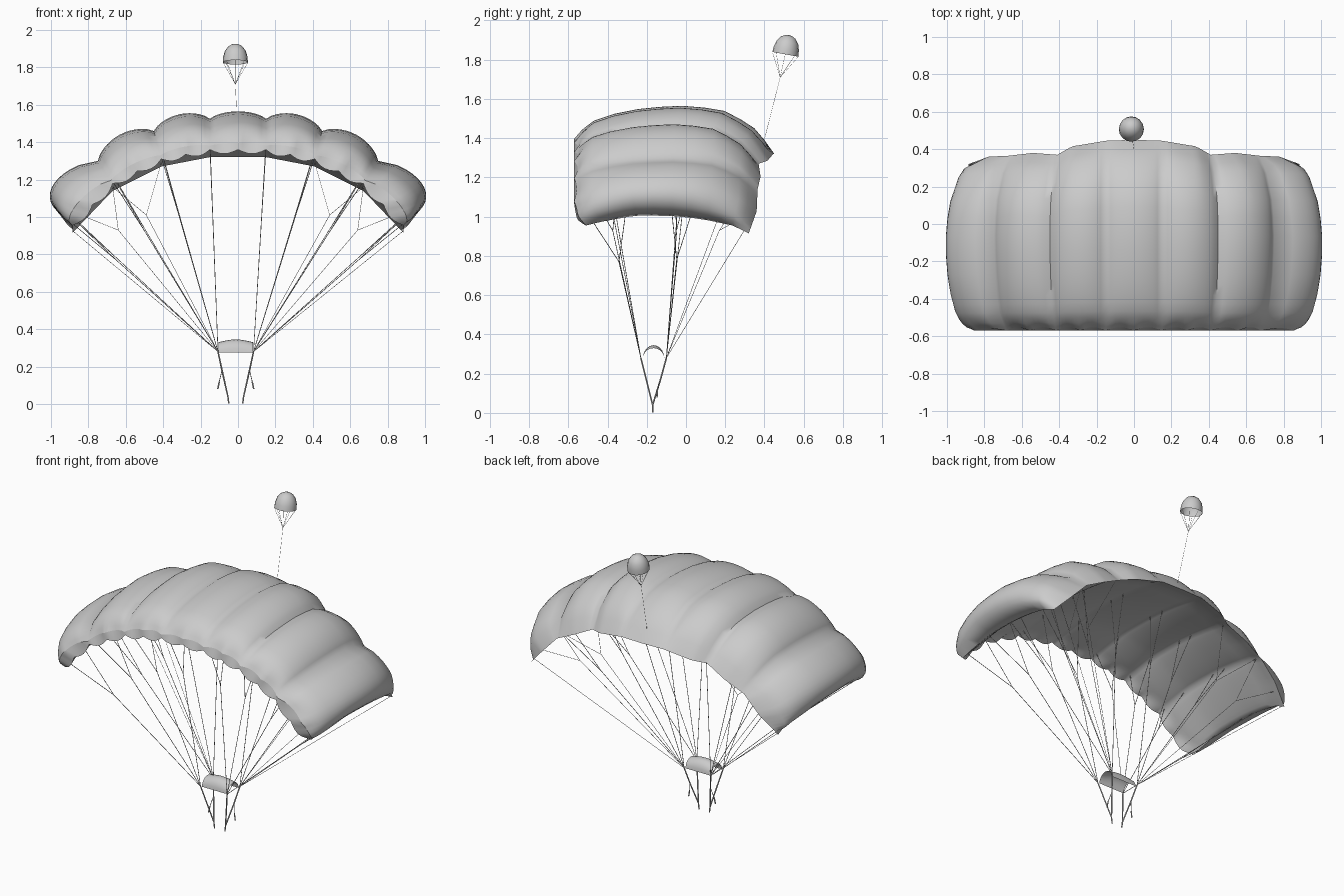
import bpy, bmesh, math
from mathutils import Vector, Matrix

if "Cube" in bpy.data.objects:
    bpy.data.objects.remove(bpy.data.objects["Cube"])


def interp(x, pts):
    for (a, p), (b, q) in zip(pts, pts[1:]):
        if x <= b:
            return p + (q - p) * max(0, (x - a) / (b - a))
    return pts[-1][1]


def sheet(name, us, vs, f):
    """Smooth surface from a grid of points f(u, v)."""
    bm = bmesh.new()
    g = [[bm.verts.new(f(u, v)) for v in vs] for u in us]
    for r, s in zip(g, g[1:]):
        for j in range(len(vs) - 1):
            bm.faces.new((r[j], s[j], s[j + 1], r[j + 1]))
    bmesh.ops.remove_doubles(bm, verts=bm.verts, dist=1e-4)
    bmesh.ops.recalc_face_normals(bm, faces=bm.faces)
    me = bpy.data.meshes.new(name)
    bm.to_mesh(me)
    bm.free()
    ob = bpy.data.objects.new(name, me)
    bpy.context.collection.objects.link(ob)
    bpy.context.view_layer.objects.active = ob
    ob.select_set(True)
    bpy.ops.object.shade_smooth_by_angle(angle=math.radians(60))
    ob.select_set(False)
    return ob


def cords(name, paths, radius):
    """Thin round lines along lists of points."""
    cu = bpy.data.curves.new(name, 'CURVE')
    cu.dimensions = '3D'
    cu.bevel_depth = radius
    cu.bevel_resolution = 1
    cu.use_fill_caps = True
    for path in paths:
        s = cu.splines.new('POLY')
        s.points.add(len(path) - 1)
        for p, co in zip(s.points, path):
            p.co = (*co, 1)
    bpy.context.collection.objects.link(bpy.data.objects.new(name, cu))


# Canopy: rib feet, rib tops and cell bulge across the span
FEET = [(.15, 1.36), (.41, 1.31), (.67, 1.18), (.885, .955)]
TOPS = [(.15, 1.525), (.45, 1.46), (.75, 1.30), (.885, .955)]
BULGE = [.04, .058, .068, .18]
# Chord tables: nose at 0, tail at 1
THICK = [(0, .13), (.04, .36), (.1, .6), (.2, .78), (.32, .91), (.43, .97), (.54, 1), (.65, .95), (.75, .86), (.9, .5), (1, 0)]
CAMBER = [(0, 0), (.1, .02), (.3, .05), (.5, .05), (.7, .035), (.9, 0), (1, -.04)]
DROP = [(0, 0), (.8, 0), (1, -.04)]
TAIL = [(0, .45), (.5, .445), (1.2, .415), (1.5, .37), (2, .38), (2.5, .365), (3, .36), (3.5, .32)]
NOSE = [(0, -.57), (3, -.57), (3.3, -.555), (3.5, -.51)]


def canopy_point(u, c, top):
    a = abs(u)
    k = min(int(a + .5), 3)
    v = a + .5 - k

    def nodes(t):
        p = Vector((-t[0][0], t[0][1])) if k == 0 else Vector(t[k - 1])
        return p, Vector(t[k])
    b0, b1 = nodes(FEET)
    foot = b0.lerp(b1, v)
    arch = max(0, 4 * v * (1 - v)) ** (.6 if k == 3 else .8)
    lip = abs(math.sin(2 * math.pi * u)) * max(0, 1 - c / .06)
    y0 = interp(a, NOSE)
    y = y0 + c * (interp(a, TAIL) - y0)
    if top:
        t0, t1 = nodes(TOPS)
        th = interp(c, THICK)
        d = (t1 - t0).normalized()
        out = Vector((1, .03)) if k == 3 else Vector((-d.y, d.x))
        fit = (1 - .9 * (c - .45) ** 2) if k == 3 else 1
        p = foot + (t0.lerp(t1, v) - foot) * th
        p += out * BULGE[k] * fit * arch * th ** (.35 if k == 3 else .5)
        e = min(1, 3.5 - a)
        p.y += interp(c, CAMBER) * (1 - e) + interp(c, DROP) * e
        y += .018 * lip * e
    else:
        d = (b1 - b0).normalized()
        p = foot - Vector((-d.y, d.x)) * (.012 * arch * min(1, 4 * (1 - c)) * min(1, c / .1) + .022 * lip)
        p.y += interp(c, CAMBER)
    return Vector((math.copysign(p.x, u) if k else (p.x if u > 0 else -p.x), y, p.y))


span = [-3.5 + i / 12 for i in range(85)]
chord = [0, .02, .04, .07, .1, .15, .2, .26, .32, .43, .54, .65, .75, .83, .9, .95, 1]
profile = [(c, True) for c in chord] + [(c, False) for c in reversed(chord[:-1])]
sheet("canopy", span, profile, lambda u, q: canopy_point(u, *q))
# Pale lens-shaped panels across the nose of each half cell
sheet("nose_panels", span, [0, .5, 1],
      lambda u, t: canopy_point(u, 0, False).lerp(canopy_point(u, 0, True), t))

# Suspension lines, brake lines, risers and toggles on both sides
CX = -.012
lines, brakes, risers, toggles, toggle_lines = [], [], [], [], []
for s in (-1, 1):
    front = Vector((CX + s * .095, -.23, .28))
    rear = Vector((CX + s * .095, -.10, .28))
    for u in (.5, 1.5, 2.5, 3.5):
        for start, cs in ((front, (.05, .24)), (rear, (.53, .64))):
            ends = [canopy_point(s * u, c, False) for c in cs]
            fork = start.lerp((ends[0] + ends[1]) / 2, .7)
            lines.append([start, fork])
            lines += [[fork, e] for e in ends]
    for fork, us in ((Vector((s * .49, .17, 1.01)), (1.5, 2.5)), (Vector((s * .64, .17, .93)), (2.5, 3.2))):
        brakes.append([rear, fork])
        brakes += [[fork, canopy_point(s * u, .95, False)] for u in us]
    brakes.append([rear, canopy_point(s * 3.5, .97, False)])
    low = Vector((CX + s * .042, -.17, .04))
    foot = Vector((CX + s * .037, -.17, .002))
    risers += [[front, low, foot], [rear, Vector((CX + s * .072, -.13, .17)), low]]
    grip = Vector((CX + s * .088, -.145, .12))
    toggle_lines.append([Vector((CX + s * .074, -.13, .18)), grip])
    toggles.append([grip, Vector((CX + s * .096, -.148, .08))])
cords("suspension_lines", lines, .0018)
cords("brake_lines", brakes, .0012)
cords("risers", risers, .004)
cords("toggle_lines", toggle_lines, .002)
cords("toggles", toggles, .004)

# Slider: small arched cloth above the risers
sheet("slider", [i / 8 for i in range(9)], [i / 10 for i in range(11)],
      lambda u, v: (CX + .185 * (u - .5), -.165 - .055 * math.cos(math.pi * v),
                    .275 + math.sin(math.pi * v) * (.055 + .015 * math.sin(math.pi * u))))

# Pilot chute: tilted dome, its lines and the bridle
M = Matrix.Translation((-.014, .506, 1.827)) @ Matrix.Rotation(-.18, 4, 'X')
DOME = [(.067, 0), (.065, .03), (.056, .062), (.038, .086), (.018, .097), (0, .1)]
RING = [i * math.tau / 16 for i in range(17)]
sheet("pilot_chute", RING, DOME, lambda a, q: M @ Vector((q[0] * math.cos(a), q[0] * math.sin(a), q[1])))
knot = Vector((-.014, .48, 1.71))
cords("pilot_lines", [[M @ Vector((.067 * math.cos(a), .067 * math.sin(a), 0)), knot] for a in RING[:-1:2]], .0008)
cords("bridle", [[knot, canopy_point(.001, .95, True)]], .0008)
